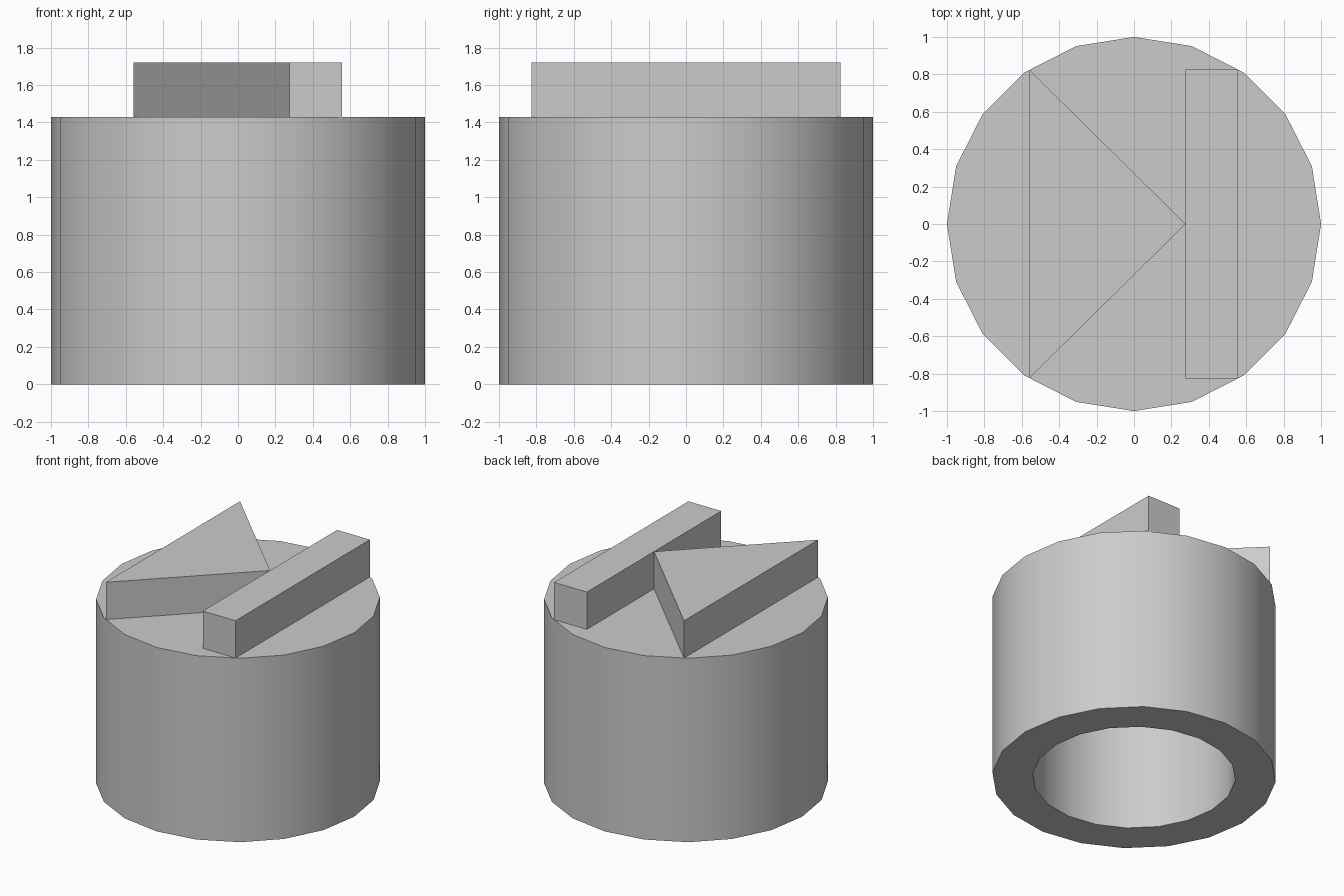
import bpy, bmesh
from math import cos, sin, tau, radians

cube = bpy.data.objects.get("Cube")
if cube:
    bpy.data.objects.remove(cube, do_unlink=True)

SIDES = 20
BODY_TOP = 1.43
MARK_TOP = 1.72

grey = bpy.data.materials.new("light grey")
grey.use_nodes = True
colour = (0.6, 0.6, 0.6, 1)
grey.diffuse_color = colour
grey.node_tree.nodes["Principled BSDF"].inputs["Base Color"].default_value = colour


def make_object(name, bm):
    bmesh.ops.recalc_face_normals(bm, faces=bm.faces)
    mesh = bpy.data.meshes.new(name)
    bm.to_mesh(mesh)
    bm.free()
    mesh.materials.append(grey)
    obj = bpy.data.objects.new(name, mesh)
    bpy.context.collection.objects.link(obj)
    return obj


def ring(bm, radius, z):
    return [bm.verts.new((radius * cos(tau * i / SIDES), radius * sin(tau * i / SIDES), z))
            for i in range(SIDES)]


def prism(name, outline, z0, z1):
    bm = bmesh.new()
    base = bm.faces.new([bm.verts.new((x, y, z0)) for x, y in outline])
    top = bmesh.ops.extrude_face_region(bm, geom=[base])["geom"]
    moved = [v for v in top if isinstance(v, bmesh.types.BMVert)]
    bmesh.ops.translate(bm, verts=moved, vec=(0, 0, z1 - z0))
    return make_object(name, bm)


# Cap body: closed on top, with a blind round socket open underneath
bm = bmesh.new()
rings = [ring(bm, r, z) for r, z in ((1, BODY_TOP), (1, 0), (0.715, 0), (0.715, 1.14))]
for a, b in zip(rings, rings[1:]):
    for i in range(SIDES):
        j = (i + 1) % SIDES
        bm.faces.new((a[i], a[j], b[j], b[i]))
bm.faces.new(rings[0])
bm.faces.new(rings[-1])
body = make_object("cap_body", bm)
bpy.context.view_layer.objects.active = body
body.select_set(True)
bpy.ops.object.shade_smooth_by_angle(angle=radians(30))

# Raised triangle pointing at the raised bar
prism("raised_triangle", [(-0.56, -0.825), (0.275, 0), (-0.56, 0.825)], BODY_TOP, MARK_TOP)
prism("raised_bar", [(0.275, -0.825), (0.557, -0.825), (0.557, 0.825), (0.275, 0.825)],
      BODY_TOP, MARK_TOP)
